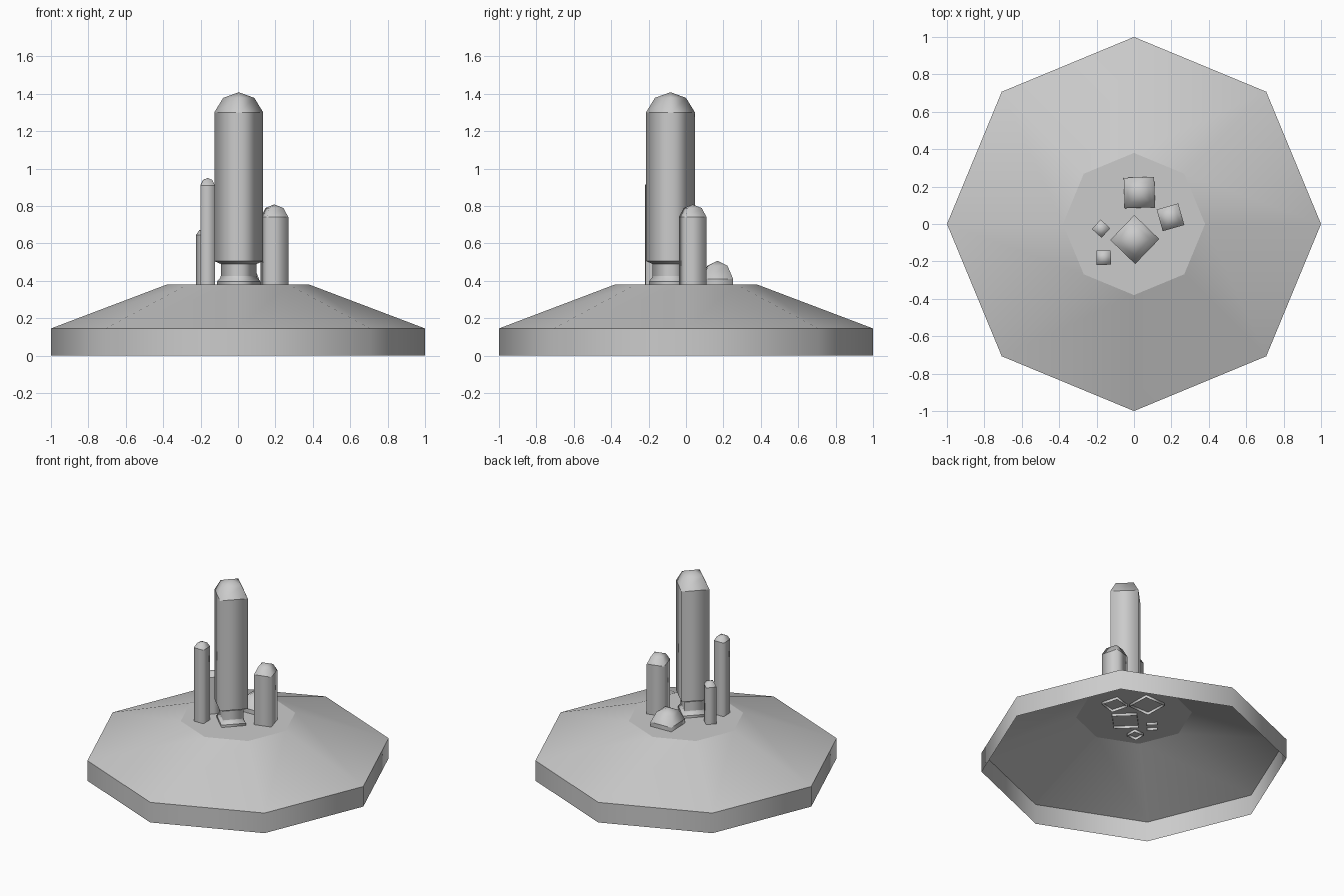
import bpy, bmesh
from math import cos, sin, pi, radians

cube = bpy.data.objects.get("Cube")
if cube:
    bpy.data.objects.remove(cube)

grey = bpy.data.materials.new("stone grey")
grey.use_nodes = True
tone = (0.6, 0.6, 0.6, 1)
grey.diffuse_color = tone
grey.node_tree.nodes["Principled BSDF"].inputs["Base Color"].default_value = tone


def loft(name, sides, profile, centre=(0, 0), turn=0, sharp=(), tip=None):
    """Skin polygon rings (radius, z); open below, closed by a tip or a flat cap."""
    bm = bmesh.new()
    rings = []
    for r, z in profile:
        angles = [radians(turn) + 2 * pi * i / sides for i in range(sides)]
        rings.append([bm.verts.new((centre[0] + r * cos(a), centre[1] + r * sin(a), z))
                      for a in angles])
    for low, high in zip(rings, rings[1:]):
        for i in range(sides):
            j = (i + 1) % sides
            bm.faces.new((low[i], low[j], high[j], high[i]))
    if tip is None:
        bm.faces.new(rings[-1])
    else:
        point = bm.verts.new((*centre, tip))
        for i in range(sides):
            bm.faces.new((rings[-1][i], rings[-1][(i + 1) % sides], point))
    for f in bm.faces:
        f.smooth = True
    # Crisp horizontal creases, soft corners
    for k in sharp:
        for i in range(sides):
            bm.edges.get((rings[k][i], rings[k][(i + 1) % sides])).smooth = False
    mesh = bpy.data.meshes.new(name)
    bm.to_mesh(mesh)
    bm.free()
    mesh.materials.append(grey)
    obj = bpy.data.objects.new(name, mesh)
    bpy.context.collection.objects.link(obj)
    return obj


def column(name, centre, radius, shoulder, top, turn):
    """Square pillar with a faceted dome, poking just below the plateau."""
    bend = shoulder + 0.72 * (top - shoulder)
    loft(name, 4, [(radius, 0.36), (radius, shoulder), (radius * 0.64, bend)],
         centre, turn, sharp=[1], tip=top)


# Hollow eight-sided mound with a flat plateau
loft("mound", 8, [(1, 0), (1, 0.145), (0.38, 0.38)], sharp=[1, 2])

# Main pillar: plinth, neck, shaft and dome
loft("main_pillar", 4,
     [(0.115, 0.36), (0.115, 0.397), (0.1, 0.415), (0.096, 0.425), (0.096, 0.49),
      (0.131, 0.505), (0.131, 1.3), (0.083, 1.378)],
     (0.004, -0.083), turn=1, sharp=[1, 3, 4, 5, 6], tip=1.408)

# Lesser pillars and the low domed block
column("left_pillar", (0.195, 0.036), 0.085, 0.74, 0.808, 61)
column("tall_thin_pillar", (-0.162, -0.18), 0.054, 0.91, 0.95, 46)
column("short_thin_pillar", (-0.176, -0.025), 0.049, 0.645, 0.68, 3)
column("back_domed_block", (0.029, 0.168), 0.115, 0.41, 0.507, 47)
